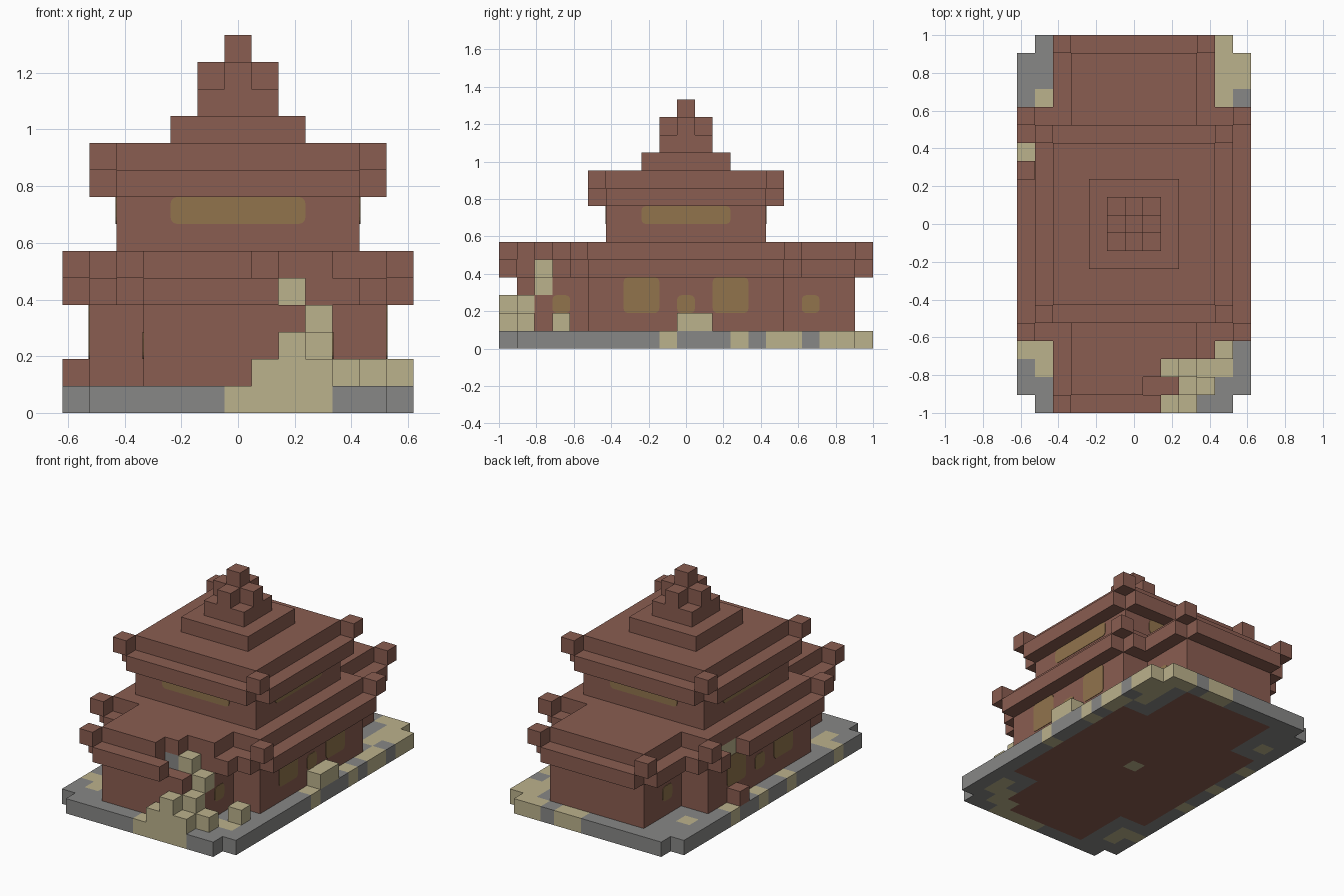
import bpy, bmesh
from mathutils import Vector

U = 2 / 21  # edge of one building block

cube = bpy.data.objects.get("Cube")
if cube:
    bpy.data.objects.remove(cube, do_unlink=True)


def material(name, rgb):
    m = bpy.data.materials.new(name)
    m.use_nodes = True
    m.diffuse_color = (*rgb, 1)
    m.node_tree.nodes["Principled BSDF"].inputs["Base Color"].default_value = (*rgb, 1)
    return m


MATS = [material("red_brick", (0.255, 0.11, 0.082)),
        material("grey_stone", (0.242, 0.242, 0.238)),
        material("pale_sandstone", (0.5, 0.445, 0.262)),
        material("ochre_window", (0.283, 0.174, 0.073))]
BRICK, STONE, SAND, OCHRE = range(4)


def finish(name, bm):
    mesh = bpy.data.meshes.new(name)
    bm.to_mesh(mesh)
    bm.free()
    for m in MATS:
        mesh.materials.append(m)
    ob = bpy.data.objects.new(name, mesh)
    bpy.context.collection.objects.link(ob)
    return ob


def blocks(name, cells, colour=lambda c: BRICK):
    """Outer skin of a set of unit blocks, flat areas merged."""
    bm = bmesh.new()
    verts = {}
    for c in sorted(cells):
        for a in range(3):
            for s in (-1, 1):
                n = list(c)
                n[a] += s
                if tuple(n) in cells:
                    continue
                ring = []
                for du, dv in ((-1, -1), (1, -1), (1, 1), (-1, 1)):
                    p = [2 * c[0], 2 * c[1], 2 * c[2] + 1]
                    p[a] += s
                    p[(a + 1) % 3] += du
                    p[(a + 2) % 3] += dv
                    p = tuple(p)
                    if p not in verts:
                        verts[p] = bm.verts.new(Vector(p) * U / 2)
                    ring.append(verts[p])
                f = bm.faces.new(ring if s > 0 else ring[::-1])
                f.material_index = colour(c)
    bmesh.ops.dissolve_limit(bm, angle_limit=0.01, verts=bm.verts[:],
                             edges=bm.edges[:], delimit={'MATERIAL'})
    return finish(name, bm)


def rect(hx, hy):
    return {(x, y) for x in range(-hx, hx + 1) for y in range(-hy, hy + 1)}


def corners(hx, hy):
    return {(x, y) for x in (-hx, hx) for y in (-hy, hy)}


def layer(plan, *levels):
    return {(x, y, z) for x, y in plan for z in levels}


def plate(name, axis, side, dist, centre, size):
    """Thin rounded window plate on a wall facing axis 0 or 1."""
    bm = bmesh.new()
    bmesh.ops.create_cube(bm, size=1)
    other = 1 - axis
    for v in bm.verts:
        p = Vector((0, 0, 0))
        p[axis] = side * dist * U + v.co[axis] * 0.006
        p[other] = (centre[0] + v.co[other] * size[0]) * U
        p[2] = (centre[1] + v.co.z * size[1]) * U
        v.co = p
    edges = [e for e in bm.edges
             if abs((e.verts[0].co - e.verts[1].co)[axis]) > 0.001]
    bmesh.ops.bevel(bm, geom=edges, offset=U * 0.25, segments=3,
                    profile=0.5, affect='EDGES')
    bmesh.ops.recalc_face_normals(bm, faces=bm.faces[:])
    for f in bm.faces:
        f.material_index = OCHRE
    finish(name, bm)


# Ground plan: a wide hall crossed by a long narrow wing
plan = rect(5, 5) | rect(3, 9)

# Foundation with weathered sandstone patches around the edge
ground = rect(6, 10) - corners(6, 10)
patches = {(0, 0), (0, -10), (1, -10), (2, -10), (3, -10), (3, -9), (4, -9),
           (4, -8), (5, -8), (5, -7), (6, -1), (6, 3), (6, 5), (6, 6),
           (5, 7), (5, 8), (5, 9), (5, 10), (6, 8), (6, 9), (4, 10),
           (1, 10), (2, 10), (-5, 7), (-6, 4), (-6, 1), (-6, -2),
           (-6, -7), (-5, -7), (-5, -8)}


def ground_colour(c):
    if c[:2] in patches:
        return SAND
    return BRICK if c[:2] in plan else STONE


blocks("foundation", layer(ground, 0), ground_colour)

# Lower walls with the broken front corner
walls = layer(plan, 1, 2, 3) - layer({(3, -9)}, 1, 2, 3) - {(3, -8, 3)}
blocks("lower_walls", walls)

# Lower eaves, with gaps at the broken corner and on one side
eaves = (rect(6, 6) - corners(6, 6)) | (rect(4, 10) - corners(4, 10))
broken = {(2, -10), (3, -10), (1, -9), (2, -9), (3, -9), (4, -9),
          (2, -8), (3, -8), (4, -8), (-6, 3), (-6, 4)}


def eaves_colour(c):
    if c[:2] == (1, -8):
        return STONE
    return SAND if c[:2] in {(-5, 3), (-5, 4)} else BRICK


blocks("lower_eaves", layer(eaves - broken, 4), eaves_colour)
blocks("lower_roof", layer(plan - broken, 5))
blocks("lower_roof_corners",
       layer((corners(6, 6) | corners(4, 10)) - {(4, -10)}, 5))

# Upper storey, eaves and roof
blocks("upper_walls", layer(rect(4, 4), 6, 7))
blocks("upper_eaves", layer(rect(5, 5) - corners(5, 5), 8))
blocks("upper_roof", layer(rect(4, 4), 9))
blocks("upper_roof_corners", layer(corners(5, 5), 9))

# Stepped spire
blocks("spire", layer(rect(2, 2), 10) | layer(rect(1, 1), 11)
       | layer(rect(1, 1) - corners(1, 1), 12) | {(0, 0, 13)})

# Fallen and loose blocks
rubble = {(1, -10, 1), (2, -10, 1), (2, -10, 2), (3, -10, 1), (3, -9, 1),
          (3, -9, 2), (4, -9, 1), (5, -7, 1), (3, -8, 3), (2, -8, 4)}
blocks("front_rubble", rubble, lambda c: SAND)
blocks("left_rubble", {(6, 0, 1), (6, 1, 1)}, lambda c: SAND)
blocks("right_fallen_brick", {(-6, 3, 1)})

# Windows
for side, label in ((1, "left"), (-1, "right")):
    for end in (-1, 1):
        plate(label + "_hall_window", 0, side, 5.5, (end * 2.5, 3), (2, 2))
        plate(label + "_wing_window", 0, side, 3.5, (end * 7, 2.5), (1, 1))
    plate(label + "_middle_window", 0, side, 5.5, (0, 2.5), (1, 1))
    plate(label + "_upper_window", 0, side, 4.5, (0, 7.5), (5, 1))
for side, label in ((1, "back"), (-1, "front")):
    plate(label + "_upper_window", 1, side, 4.5, (0, 7.5), (5, 1))
